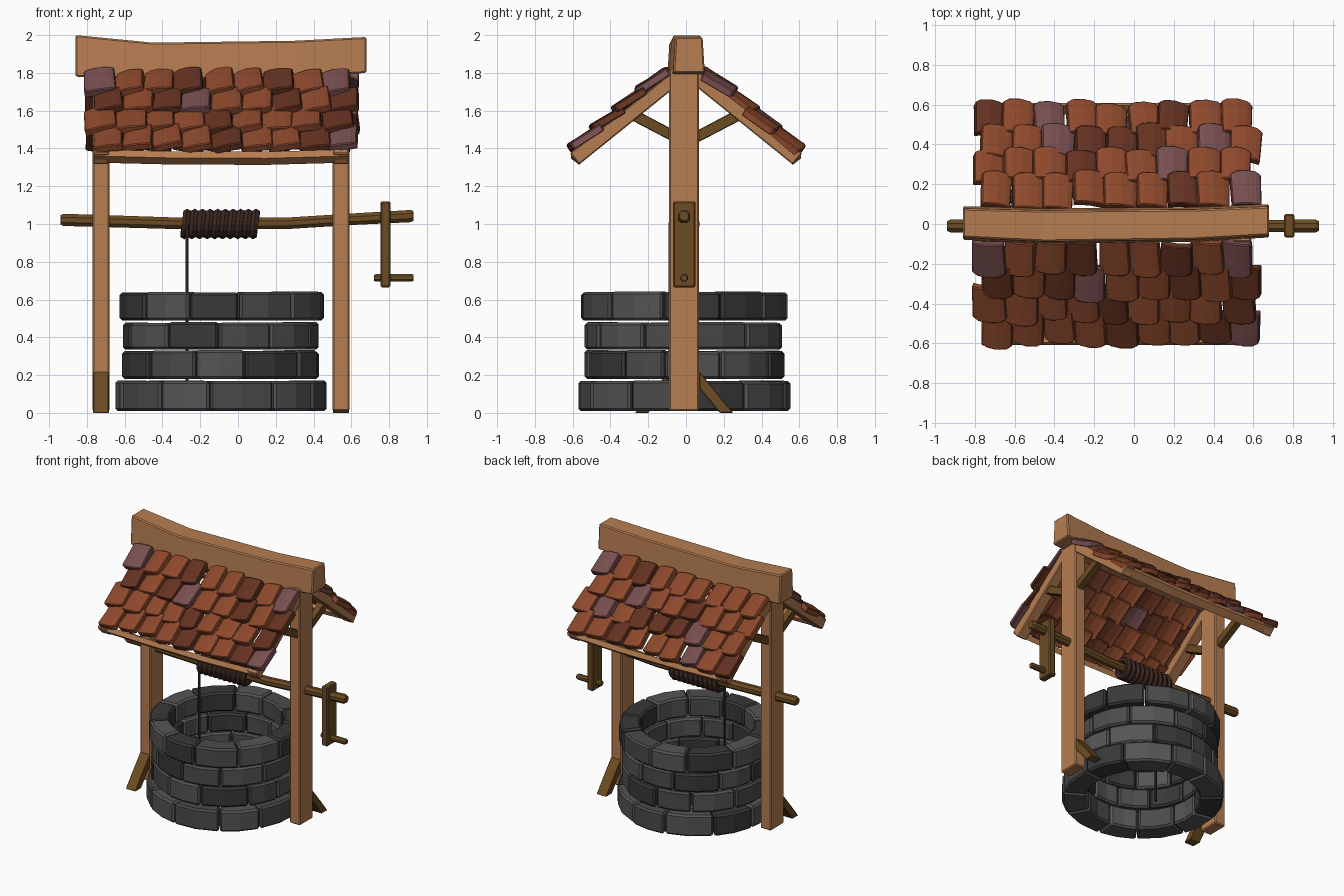
import bpy, bmesh, math, random
from mathutils import Matrix, Vector

if "Cube" in bpy.data.objects:
    bpy.data.objects.remove(bpy.data.objects["Cube"])

random.seed(7)
CX, CY = -0.09, -0.01          # well centre


def material(name, rgb):
    m = bpy.data.materials.new(name)
    m.diffuse_color = (*rgb, 1)
    m.use_nodes = True
    m.node_tree.nodes["Principled BSDF"].inputs["Base Color"].default_value = m.diffuse_color
    return m


LIGHT = material("light_wood", (0.47, 0.205, 0.082))
DARK = material("dark_wood", (0.15, 0.072, 0.016))
ROPE = material("rope_brown", (0.045, 0.02, 0.015))
TILES = [material("tile_orange", (0.27, 0.066, 0.025)),
         material("tile_brown", (0.13, 0.032, 0.015)),
         material("tile_mauve", (0.19, 0.078, 0.08))]
STONES = [material("stone_grey", (0.09, 0.09, 0.09)),
          material("stone_mid_grey", (0.07, 0.07, 0.07)),
          material("stone_dark_grey", (0.04, 0.04, 0.042))]


def finish(name, bm, mats, bevel=0):
    bmesh.ops.recalc_face_normals(bm, faces=bm.faces)
    me = bpy.data.meshes.new(name)
    bm.to_mesh(me)
    bm.free()
    for m in mats:
        me.materials.append(m)
    ob = bpy.data.objects.new(name, me)
    bpy.context.collection.objects.link(ob)
    if bevel:
        mod = ob.modifiers.new("bevel", 'BEVEL')
        mod.width, mod.segments, mod.limit_method = bevel, 1, 'ANGLE'
        mod.angle_limit = math.radians(40)
    return ob


def add_loft(bm, rings, mat=0):
    """Skin rings of equal point count and cap both ends."""
    vs = [[bm.verts.new(p) for p in r] for r in rings]
    n = len(vs[0])
    faces = [bm.faces.new(vs[0]), bm.faces.new(vs[-1])]
    for a, b in zip(vs, vs[1:]):
        faces += [bm.faces.new((a[i], a[(i + 1) % n], b[(i + 1) % n], b[i])) for i in range(n)]
    for f in faces:
        f.material_index = mat


def loft(name, rings, mat, bevel=0):
    bm = bmesh.new()
    add_loft(bm, rings)
    return finish(name, bm, [mat], bevel)


def prism(name, x0, x1, poly, mat, bevel=0.006):
    """Extrude a (y, z) outline along x."""
    return loft(name, [[(x, y, z) for y, z in poly] for x in (x0, x1)], mat, bevel)


def rod(name, stations, mat, sides=8, bevel=0):
    """Round bar along x; stations are (x, z, radius)."""
    ang = [2 * math.pi * (i + 0.5) / sides for i in range(sides)]
    return loft(name, [[(x, CY + r * math.cos(a), z + r * math.sin(a)) for a in ang]
                       for x, z, r in stations], mat, bevel)


# Stone ring: four staggered courses of wedge blocks
def stone_course(name, z0, z1, r_out, turn, count=11):
    bm = bmesh.new()
    cuts = [turn + 2 * math.pi * (i + random.uniform(-0.12, 0.12)) / count for i in range(count)]
    cuts.append(cuts[0] + 2 * math.pi)
    last = -1
    for a0, a1 in zip(cuts, cuts[1:]):
        gap = 0.007
        r = r_out + random.uniform(-0.012, 0.003)
        top = z1 + random.uniform(-0.006, 0.003)
        rings = []
        for k in range(3):
            a = a0 + gap + (a1 - a0 - 2 * gap) * k / 2
            c, s = math.cos(a), math.sin(a)
            rings.append([(CX + q * c, CY + q * s, z)
                          for q, z in ((0.40, z0), (r, z0), (r, top), (0.40, top))])
        last = random.choice([i for i in (0, 0, 1, 1, 2) if i != last])
        add_loft(bm, rings, last)
    finish(name, bm, STONES, 0.013)


stone_course("stone_course_bottom", 0.01, 0.17, 0.567, 0.10)
stone_course("stone_course_lower", 0.18, 0.33, 0.530, 0.42)
stone_course("stone_course_upper", 0.335, 0.48, 0.528, 0.15)
stone_course("stone_course_rim", 0.49, 0.64, 0.547, 0.38)

# Posts with foot braces, roof braces and rafters
for side, x0, x1, foot in (("left", -0.77, -0.68, -1), ("right", 0.50, 0.59, 1)):
    prism(side + "_post", x0, x1, [(-0.09, 0.01), (0.07, 0.01), (0.07, 1.82), (-0.09, 1.82)], LIGHT, 0.008)
    outline = [(0.07, 0.22), (0.17, 0.10), (0.25, 0.0), (0.18, 0.0), (0.07, 0.13)]
    prism(side + "_foot_brace", x0 + 0.003, x1 - 0.003,
          [(CY + foot * (y - CY), z) for y, z in outline], DARK, 0.004)
    for where, s in (("front", -1), ("back", 1)):
        prism(f"{side}_{where}_rafter", x0 + 0.004, x1 - 0.004,
              [(s * y, z) for y, z in ((0.05, 1.82), (0.615, 1.375), (0.565, 1.315), (0.05, 1.73))], LIGHT)
        prism(f"{side}_{where}_roof_brace", x0 + 0.02, x1 - 0.02,
              [(s * y, z) for y, z in ((0.05, 1.425), (0.29, 1.55), (0.24, 1.59), (0.05, 1.49))], DARK, 0.004)

# Eave beams, sagging a little in the middle
for where, s in (("front", -1), ("back", 1)):
    loft(where + "_eave_beam",
         [[(x, s * (y + 0.005), z + d) for y, z in ((0.545, 1.36), (0.59, 1.395), (0.605, 1.36), (0.56, 1.325))]
          for x, d in ((-0.76, 0.0), (-0.35, -0.01), (0.15, -0.012), (0.58, 0.0))], LIGHT)

# Ridge beam: (x, y low, y high, z low, z high)
loft("ridge_beam",
     [[(x, y0, z0), (x, y1, z0), (x, y1 - 0.012, z1), (x, y0 + 0.012, z1)]
      for x, y0, y1, z0, z1 in ((-0.86, -0.08, 0.09, 1.78, 2.0), (-0.45, -0.10, 0.08, 1.765, 1.96),
                                (0.30, -0.09, 0.085, 1.775, 1.97), (0.68, -0.068, 0.10, 1.80, 1.99))],
     LIGHT, 0.008)

# Roof tiles: arched shingles with rounded lower corners, four rows per slope
TILE_U = [(-0.5, 0.41, 0.0), (-0.32, 0.49, 0.010), (0, 0.51, 0.016), (0.32, 0.49, 0.010), (0.5, 0.41, 0.0)]


def add_tile(bm, matrix, w, l, t, mat):
    rings = []
    for u, low, h in TILE_U:
        pts = ((u * w, -low * l, h), (u * w * 0.94, 0.5 * l, h),
               (u * w * 0.94, 0.5 * l, h - t), (u * w, -low * l, h - t))
        rings.append([matrix @ Vector(p) for p in pts])
    add_loft(bm, rings, mat)


MAUVE = {"front": {(0, 0), (1, 3), (0, 8), (3, 8)},
         "back": {(3, 2), (2, 2), (1, 6), (2, 7), (0, 8)}}
for where, turn in (("front", 0), ("back", math.pi)):
    bm = bmesh.new()
    for row in range(4):
        y, z = -0.175 - 0.118 * row, 1.757 - 0.099 * row
        for col in range(9):
            x = (col - 4) * 0.156 + (0.022 if row % 2 else -0.022)
            jit = lambda a: random.uniform(-a, a)
            m = (Matrix.Translation((CX + 0.005, 0, 0)) @ Matrix.Rotation(turn, 4, 'Z')
                 @ Matrix.Translation((x + jit(0.008), y + jit(0.012), z + jit(0.006)))
                 @ Matrix.Rotation(math.radians(33 + jit(3)), 4, 'X')
                 @ Matrix.Rotation(math.radians(-11 + jit(4)), 4, 'Y')
                 @ Matrix.Rotation(jit(0.06), 4, 'Z'))
            real_col = col if turn == 0 else 8 - col
            mat = 2 if (row, real_col) in MAUVE[where] else random.choice((0, 0, 1))
            add_tile(bm, m, 0.165 + jit(0.01), 0.195 + jit(0.012), 0.042, mat)
    finish(where + "_roof_tiles", bm, TILES, 0.005)

# Windlass: bent axle, crank arm and grip
rod("axle", [(-0.94, 1.022, 0.026), (-0.925, 1.022, 0.035), (-0.3, 1.003, 0.033), (0.25, 1.003, 0.033),
             (0.60, 1.025, 0.033), (0.915, 1.042, 0.035), (0.93, 1.042, 0.026)], DARK)
prism("crank_arm", 0.755, 0.807, [(-0.068, 0.665), (0.05, 0.665), (0.05, 1.12), (-0.068, 1.12)], DARK, 0.008)
rod("crank_grip", [(0.72, 0.715, 0.017), (0.73, 0.715, 0.022), (0.92, 0.715, 0.022), (0.93, 0.715, 0.017)], DARK)

# Rope coil on the axle and the hanging line
bm = bmesh.new()
for i in range(10):
    centre = Vector((-0.277 + 0.0405 * i, CY, 1.0))
    rows = []
    for a in range(14):
        th = 2 * math.pi * a / 14
        out = Vector((0, math.cos(th), math.sin(th)))
        lean = Vector((0.008 * math.sin(th), 0, 0))
        rows.append([bm.verts.new(centre + lean + out * (0.06 + 0.023 * math.cos(p)) +
                                  Vector((0.023 * math.sin(p), 0, 0)))
                     for p in (2 * math.pi * k / 6 for k in range(6))])
    for a in range(14):
        r, q = rows[a], rows[(a + 1) % 14]
        for k in range(6):
            bm.faces.new((r[k], r[(k + 1) % 6], q[(k + 1) % 6], q[k]))
finish("rope_coil", bm, [ROPE])
loft("hanging_rope",
     [[(-0.27 + 0.009 * math.cos(k * math.pi / 3), -0.085 + 0.009 * math.sin(k * math.pi / 3), z)
       for k in range(6)] for z in (0.1, 1.0)], ROPE)
